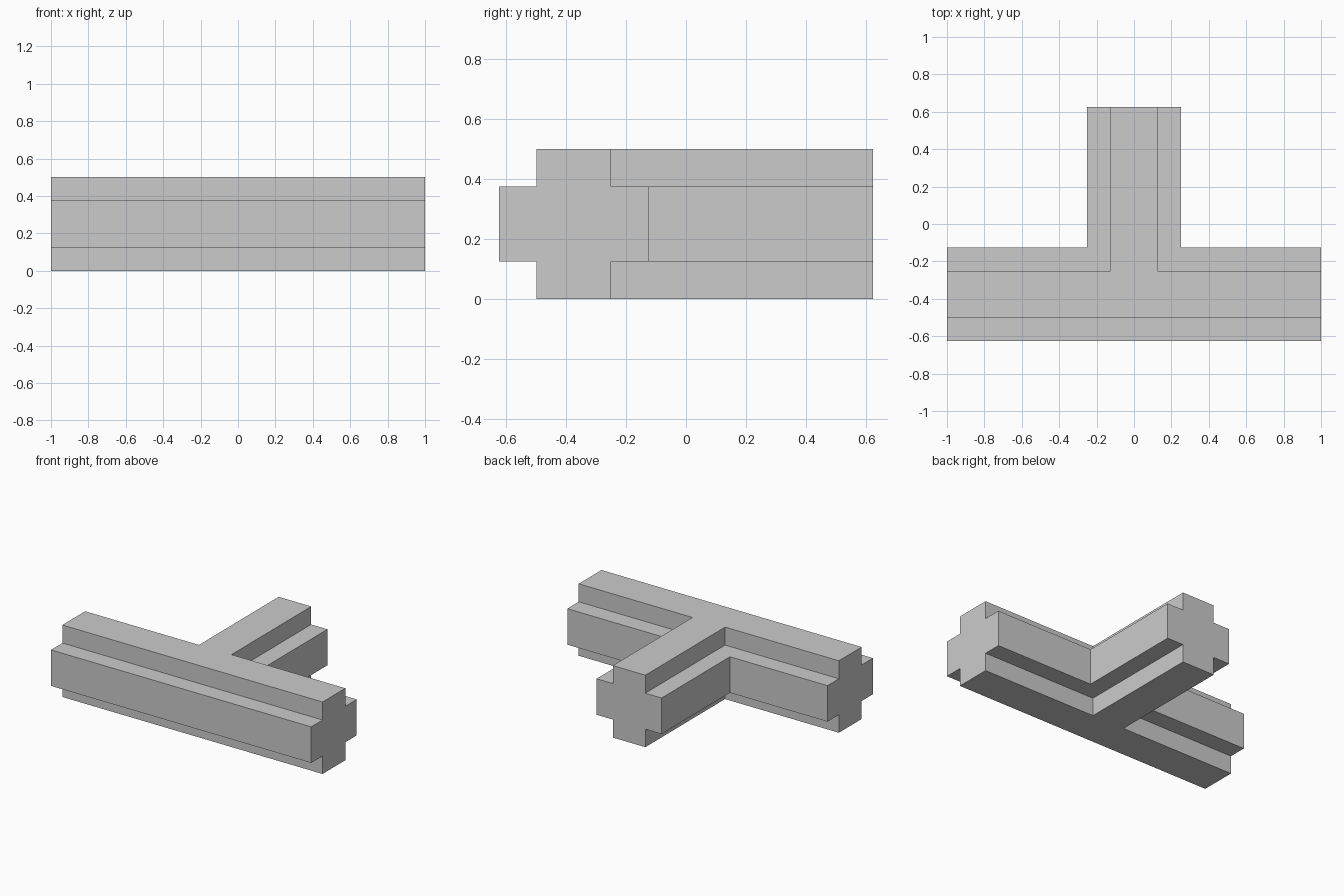
import bpy
import bmesh

if "Cube" in bpy.data.objects:
    bpy.data.objects.remove(bpy.data.objects["Cube"])

BAR_Y = -0.375    # centre line of the long bar
STEM_END = 0.625  # far end of the stem
WIDE, NARROW = 0.25, 0.125


def tee_outline(w):
    """Counter-clockwise T outline with half width w."""
    lo, hi = BAR_Y - w, BAR_Y + w
    return [(-1, lo), (1, lo), (1, hi), (w, hi),
            (w, STEM_END), (-w, STEM_END), (-w, hi), (-1, hi)]


# Stepped levels, bottom to top: (half width, height)
levels = [(NARROW, 0), (NARROW, 0.125), (WIDE, 0.125),
          (WIDE, 0.375), (NARROW, 0.375), (NARROW, 0.5)]

bm = bmesh.new()
loops = [[bm.verts.new((x, y, z)) for x, y in tee_outline(w)] for w, z in levels]

# Flat T faces at the bottom and top
bm.faces.new(loops[0][::-1])
bm.faces.new(loops[-1])

OPEN_ENDS = (1, 4, 7)  # outline edges at the three arm ends
for i in range(8):
    j = (i + 1) % 8
    if i in OPEN_ENDS:
        # One plus-shaped cap per arm end
        bm.faces.new([l[j] for l in loops] + [l[i] for l in reversed(loops)])
    else:
        # Walls and ledges along the arms
        for a, b in zip(loops, loops[1:]):
            bm.faces.new((a[i], a[j], b[j], b[i]))

bmesh.ops.recalc_face_normals(bm, faces=bm.faces[:])
mesh = bpy.data.meshes.new("tee_beam")
bm.to_mesh(mesh)
bm.free()
beam = bpy.data.objects.new("tee_beam", mesh)
bpy.context.collection.objects.link(beam)
